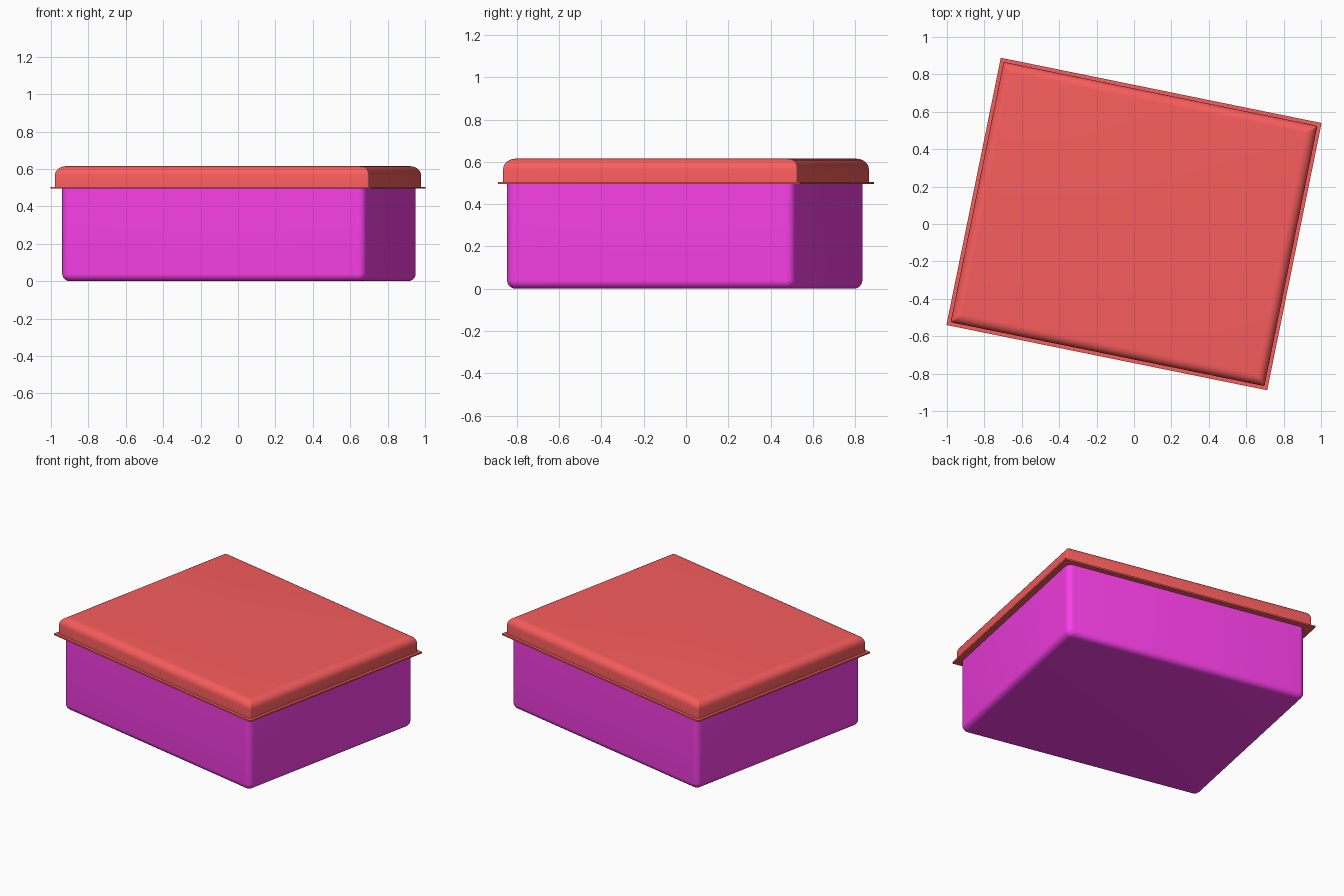
import bpy, bmesh, math

if "Cube" in bpy.data.objects:
    bpy.data.objects.remove(bpy.data.objects["Cube"])

TURN = math.radians(-11.5)


def material(name, rgb):
    m = bpy.data.materials.new(name)
    m.diffuse_color = (*rgb, 1)
    m.use_nodes = True
    m.node_tree.nodes["Principled BSDF"].inputs["Base Color"].default_value = m.diffuse_color
    return m


def ring(bm, a, b, r, z, seg=5):
    """Rounded rectangle loop with half sizes a, b and corner radius r."""
    verts = []
    for q, (sx, sy) in enumerate([(1, 1), (-1, 1), (-1, -1), (1, -1)]):
        for i in range(seg + 1):
            t = math.pi / 2 * (q + i / seg)
            verts.append(bm.verts.new((sx * (a - r) + r * math.cos(t),
                                       sy * (b - r) + r * math.sin(t), z)))
    return verts


def stacked(name, a, b, rows, mat, loc=(0, 0, 0)):
    """Loft rows of (inset, corner radius, z) into a closed, smooth part."""
    bm = bmesh.new()
    rings = [ring(bm, a - d, b - d, r, z) for d, r, z in rows]
    for lo, hi in zip(rings, rings[1:]):
        n = len(lo)
        for i in range(n):
            j = (i + 1) % n
            bm.faces.new((lo[i], lo[j], hi[j], hi[i]))
    bm.faces.new(rings[0][::-1])
    bm.faces.new(rings[-1])
    bmesh.ops.recalc_face_normals(bm, faces=bm.faces)
    me = bpy.data.meshes.new(name)
    bm.to_mesh(me)
    bm.free()
    me.materials.append(mat)
    ob = bpy.data.objects.new(name, me)
    bpy.context.collection.objects.link(ob)
    ob.location = loc
    ob.rotation_euler.z = TURN
    bpy.ops.object.select_all(action='DESELECT')
    ob.select_set(True)
    bpy.context.view_layer.objects.active = ob
    bpy.ops.object.shade_smooth_by_angle(angle=math.radians(35))
    return ob


magenta = material("magenta_plastic", (0.95, 0.05, 0.80))
red = material("red_plastic", (0.95, 0.11, 0.11))

# Tub with rounded bottom and upright edges
R = 0.04
arc = [math.pi / 2 * i / 6 for i in range(7)]
tub_rows = [(R * (1 - math.sin(t)), R * (0.25 + 0.75 * math.sin(t)), R * (1 - math.cos(t)))
            for t in arc]
stacked("tub", 0.83, 0.696, tub_rows + [(0, R, 0.5)], magenta, (0.005, -0.006, 0))

# Thin square-cornered flange of the lid
stacked("lid_flange", 0.875, 0.729, [(0, 0.002, 0.495), (0, 0.002, 0.505)], red)

# Domed lid with rounded upper edge
L, TOP = 0.05, 0.615
lid_rows = [(0.019, 0.008, 0.5)] + [
    (0.019 + L * (1 - math.cos(t)), 0.008, TOP - L + L * math.sin(t)) for t in arc]
stacked("lid_dome", 0.875, 0.729, lid_rows, red)
